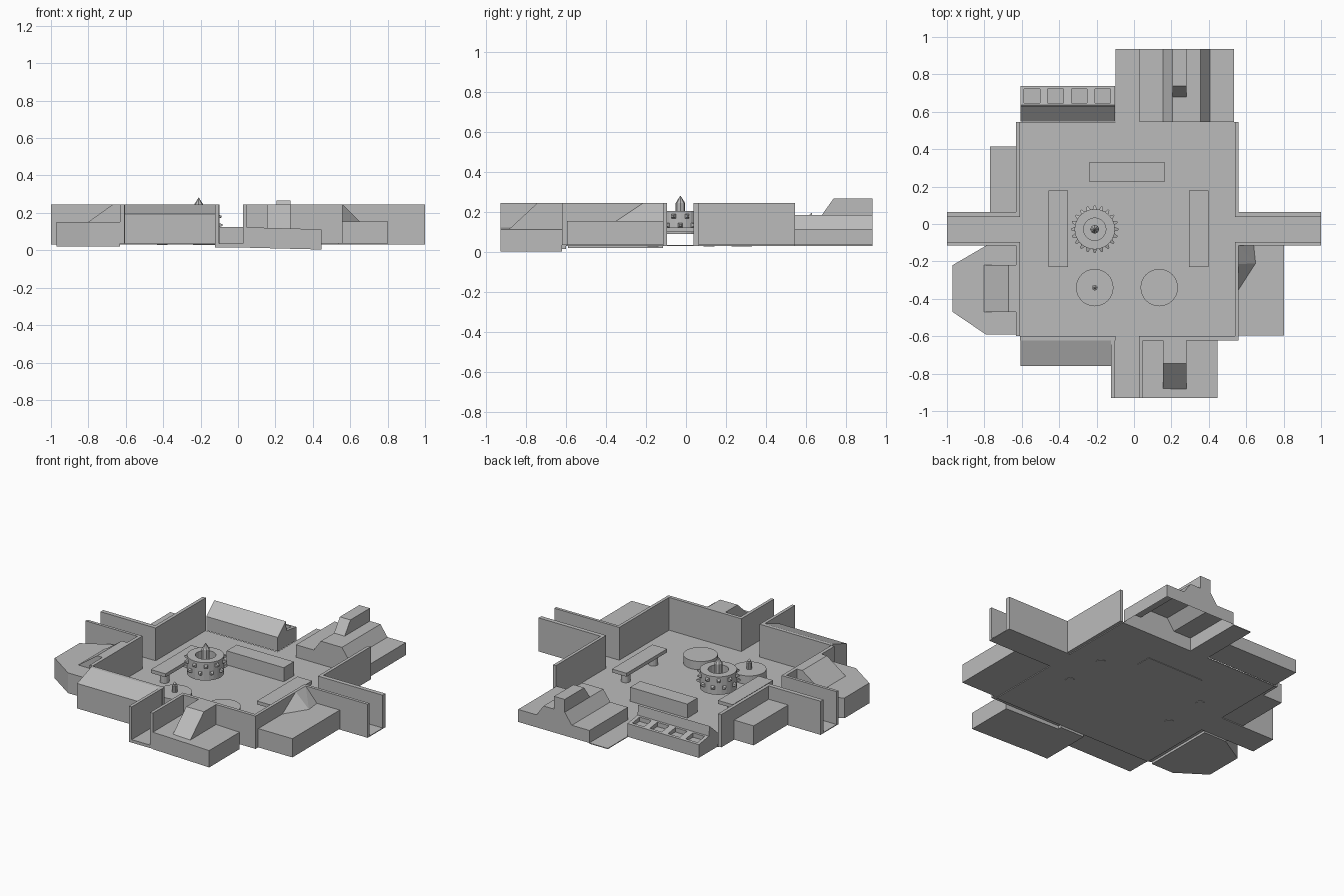
import bpy, bmesh, math
from mathutils import Vector, Matrix

if "Cube" in bpy.data.objects:
    bpy.data.objects.remove(bpy.data.objects["Cube"])

grey = bpy.data.materials.new("grey")
grey.diffuse_color = (0.5, 0.5, 0.5, 1)
grey.use_nodes = True
grey.node_tree.nodes["Principled BSDF"].inputs["Base Color"].default_value = grey.diffuse_color
Z0, Z1 = 0.035, 0.245  # floor level, wall top


def finish(name, bm):
    bmesh.ops.recalc_face_normals(bm, faces=bm.faces)
    me = bpy.data.meshes.new(name)
    bm.to_mesh(me)
    bm.free()
    me.materials.append(grey)
    ob = bpy.data.objects.new(name, me)
    bpy.context.collection.objects.link(ob)
    return ob


def add_box(bm, x0, x1, y0, y1, z0, z1):
    m = Matrix.Translation(((x0 + x1) / 2, (y0 + y1) / 2, (z0 + z1) / 2))
    bmesh.ops.create_cube(bm, size=1, matrix=m @ Matrix.Diagonal((x1 - x0, y1 - y0, z1 - z0, 1)))


def boxes(name, *dims):
    bm = bmesh.new()
    for d in dims:
        add_box(bm, *d)
    return finish(name, bm)


def prism(name, pts, axis, lo, hi, open_bottom=False):
    """Extrude a 2D profile along an axis (profile plane: yz, xz or xy)."""
    bm = bmesh.new()

    def at(p, t):
        return {"x": (t, p[0], p[1]), "y": (p[0], t, p[1]), "z": (p[0], p[1], t)}[axis]
    a = [bm.verts.new(at(p, lo)) for p in pts]
    b = [bm.verts.new(at(p, hi)) for p in pts]
    bm.faces.new(a)
    bm.faces.new(b)
    n = len(pts)
    for i in range(n):
        bm.faces.new((a[i], a[(i + 1) % n], b[(i + 1) % n], b[i]))
    bmesh.ops.recalc_face_normals(bm, faces=bm.faces)
    if open_bottom:
        bmesh.ops.delete(bm, geom=[f for f in bm.faces if f.normal.z < -0.9], context="FACES")
    return finish(name, bm)


def lathe(name, prof, cx, cy, n):
    """Spin an (r, z) profile around a vertical axis."""
    bm = bmesh.new()
    vs = [bm.verts.new((cx + r, cy, z)) for r, z in prof]
    es = [bm.edges.new(p) for p in zip(vs, vs[1:])]
    bmesh.ops.spin(bm, geom=vs + es, cent=(cx, cy, 0), axis=(0, 0, 1),
                   angle=math.tau, steps=n, use_merge=True)
    bmesh.ops.remove_doubles(bm, verts=bm.verts, dist=1e-5)
    return finish(name, bm)


# floor with four corridor arms
boxes("floor",
      (-0.61, 0.54, -0.6, 0.545, 0.03, Z0),
      (-1, -0.61, -0.115, 0.065, 0.03, Z0), (0.54, 1, -0.115, 0.065, 0.03, Z0),
      (-0.1, 0.03, 0.545, 0.935, 0.03, Z0), (-0.12, 0.05, -0.93, -0.6, 0.016, Z0))

# room walls and corridor walls
for side, x0, x1, c0, c1 in (("west", -0.632, -0.61, -1, -0.61), ("east", 0.54, 0.56, 0.54, 1)):
    boxes(side + "_walls",
          (x0, x1, 0.037, 0.545, Z0, Z1), (x0, x1, -0.6, -0.096, Z0, Z1),
          (c0, c1, 0.037, 0.065, Z0, Z1), (c0, c1, -0.115, -0.096, Z0, Z1))
boxes("south_walls",
      (-0.61, -0.1, -0.622, -0.6, Z0, Z1), (0.03, 0.56, -0.622, -0.6, Z0, Z1),
      (-0.122, -0.102, -0.93, -0.6, 0.016, Z1), (0.028, 0.048, -0.93, -0.6, 0.016, Z1))

# south block and its ramp
prism("south_block", [(0.045, 0.014), (0.447, 0.004), (0.447, 0.112), (0.045, 0.123)], "y", -0.93, -0.622)
prism("south_ramp", [(-0.885, 0.115), (-0.745, Z1), (-0.62, Z1), (-0.62, 0.115)], "x", 0.155, 0.28)

# south-west lean-to
prism("lean_to", [(-0.76, Z0), (-0.76, 0.195), (-0.622, Z1), (-0.622, Z0)], "x", -0.608, -0.122)

# west blocks
prism("west_bay", [(-0.632, -0.115), (-0.79, -0.115), (-0.97, -0.22), (-0.97, -0.47),
                   (-0.79, -0.592), (-0.632, -0.592)], "z", 0.02, 0.15)
prism("west_ramp", [(-0.81, 0.145), (-0.67, Z1), (-0.63, Z1), (-0.63, 0.145)], "y", -0.47, -0.22)
boxes("west_box", (-0.77, -0.632, 0.06, 0.415, Z0, 0.16))

# east block with a pointed wedge against the wall
boxes("east_block", (0.56, 0.802, -0.595, -0.115, Z0, 0.155))
bm = bmesh.new()
bmesh.ops.convex_hull(bm, input=[bm.verts.new(p) for p in (
    (0.56, -0.115, 0.15), (0.56, -0.35, 0.155), (0.65, -0.21, 0.155), (0.64, -0.115, 0.155),
    (0.56, -0.115, Z1), (0.56, -0.215, Z1))])
finish("east_wedge", bm)

# north structure: hollow ridge with a raised fin
prism("north_ridge", [(0.03, Z0), (0.03, 0.115), (0.155, 0.115), (0.205, 0.185), (0.355, 0.185),
                      (0.405, 0.115), (0.535, 0.115), (0.535, Z0)], "y", 0.545, 0.935, True)
prism("north_fin", [(0.68, 0.185), (0.738, 0.267), (0.935, 0.267), (0.935, 0.185)], "x", 0.205, 0.28, True)

# north-west console with four recessed squares
console = prism("console", [(0.548, Z0), (0.548, 0.125), (0.63, 0.197), (0.636, 0.135),
                            (0.738, 0.12), (0.738, Z0)], "x", -0.608, -0.102)
cutter = boxes("recess_cutter", *[(x - 0.042, x + 0.042, 0.648, 0.722, 0.105, 0.18)
                                  for x in (-0.545, -0.42, -0.292, -0.167)])
cutter.hide_render = True
cutter.hide_viewport = True
mod = console.modifiers.new("recesses", "BOOLEAN")
mod.operation = "DIFFERENCE"
mod.solver = "EXACT"
mod.object = cutter

# benches on round legs, and the solid north table
for side, x in (("west", -0.405), ("east", 0.347)):
    boxes(side + "_bench", (x - 0.052, x + 0.052, -0.23, 0.18, 0.1, 0.122))
    for i, y in enumerate((-0.165, 0.115)):
        lathe(f"{side}_bench_leg_{i}", [(0, 0.027), (0.028, 0.027), (0.028, 0.1)], x, y, 12)
boxes("north_table", (-0.24, 0.165, 0.228, 0.33, 0.027, 0.125))

# round platforms, one carrying a small post
for side, x in (("west", -0.21), ("east", 0.135)):
    lathe(side + "_platform", [(0, Z0), (0.1, Z0), (0.1, 0.088), (0, 0.088)], x, -0.34, 32)
lathe("small_post", [(0.015, 0.088), (0.015, 0.13), (0.009, 0.133), (0.009, 0.142), (0, 0.155)], -0.21, -0.34, 10)

# central drum: ring, spire and outward studs
CX, CY = -0.21, -0.028
lathe("drum", [(0, 0.09), (0.108, 0.09), (0.108, 0.205), (0.06, 0.205), (0.06, 0.15), (0, 0.15)], CX, CY, 24)
lathe("spire", [(0.024, 0.15), (0.024, 0.245), (0, 0.283)], CX, CY, 8)
bm = bmesh.new()
for i in range(20):
    a = math.tau * i / 20
    d = Vector((math.cos(a), math.sin(a), 0))
    m = (Matrix.Translation(Vector((CX, CY, 0.18 if i % 2 else 0.135)) + d * 0.115)
         @ d.to_track_quat("Z", "Y").to_matrix().to_4x4() @ Matrix.Rotation(math.pi / 4, 4, "Z"))
    bmesh.ops.create_cone(bm, cap_ends=True, segments=4, radius1=0.018, radius2=0.006, depth=0.025, matrix=m)
finish("drum_studs", bm)
